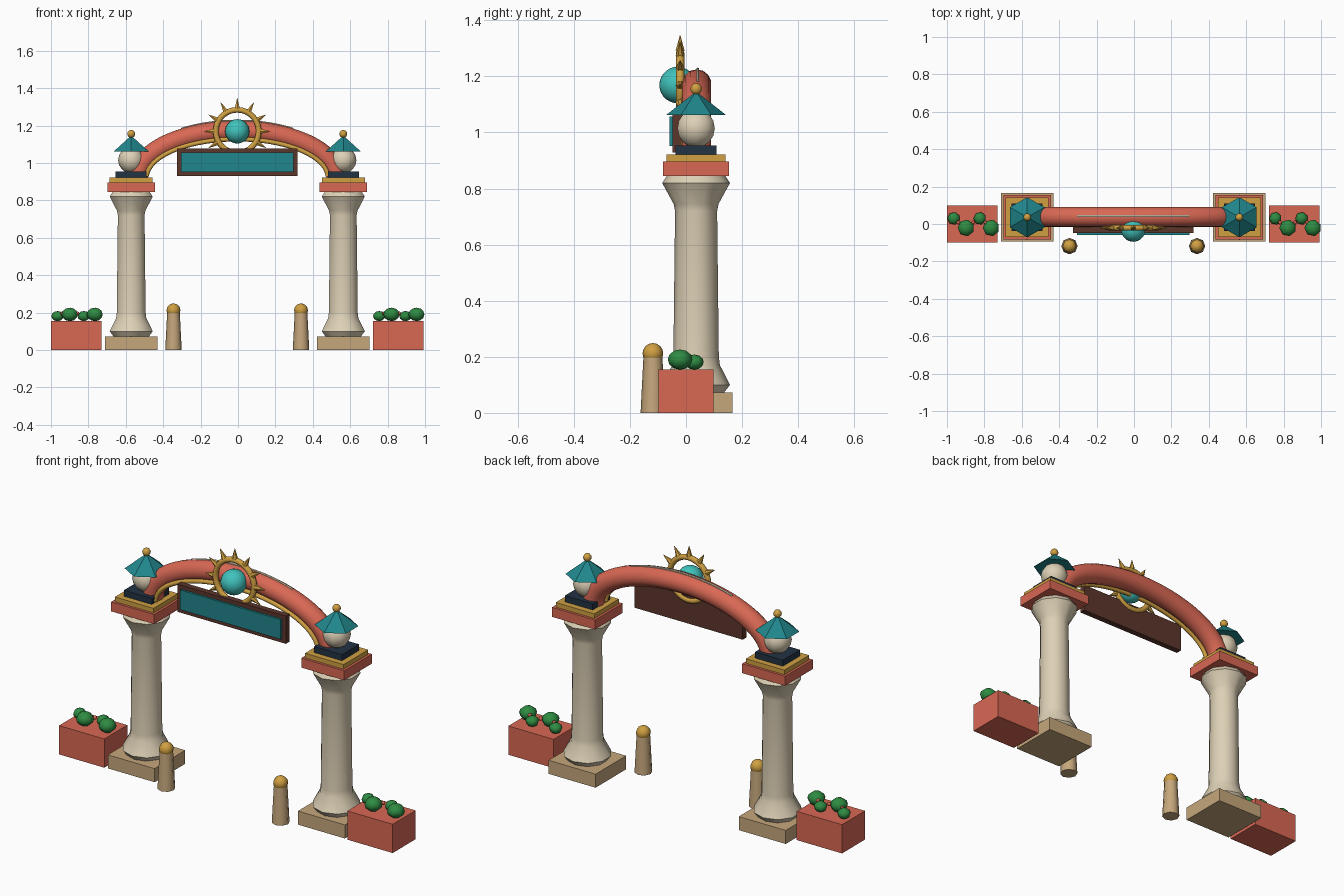
import bpy, bmesh, math
from mathutils import Matrix, Vector

if "Cube" in bpy.data.objects:
    bpy.data.objects.remove(bpy.data.objects["Cube"], do_unlink=True)

CX, CY = -0.004, 0.036      # gate centre line


def material(name, hex_code):
    srgb = [int(hex_code[i:i + 2], 16) / 255 for i in (0, 2, 4)]
    rgba = [((c + 0.055) / 1.055) ** 2.4 for c in srgb] + [1]
    m = bpy.data.materials.new(name)
    m.use_nodes = True
    m.diffuse_color = rgba
    m.node_tree.nodes["Principled BSDF"].inputs["Base Color"].default_value = rgba
    return m


cream = material("cream stone", "DDD0B5")
coral = material("coral", "D96854")
gold = material("gold", "D0A042")
teal = material("teal", "20868C")
turquoise = material("turquoise", "40C2BC")
navy = material("navy", "223244")
sand = material("sandstone", "C6A77C")
brown = material("dark brown", "5C362B")
green = material("leaf green", "2E8B42")


def finish(name, bm, mat, smooth=None):
    bmesh.ops.recalc_face_normals(bm, faces=bm.faces)
    mesh = bpy.data.meshes.new(name)
    bm.to_mesh(mesh)
    bm.free()
    ob = bpy.data.objects.new(name, mesh)
    bpy.context.collection.objects.link(ob)
    mesh.materials.append(mat)
    if smooth:
        bpy.ops.object.select_all(action='DESELECT')
        ob.select_set(True)
        bpy.context.view_layer.objects.active = ob
        bpy.ops.object.shade_smooth_by_angle(angle=math.radians(smooth))
    return ob


def box(name, mat, x, y, z0, z1, hx, hy):
    bm = bmesh.new()
    bmesh.ops.create_cube(bm, size=1)
    bmesh.ops.scale(bm, vec=(2 * hx, 2 * hy, z1 - z0), verts=bm.verts)
    bmesh.ops.translate(bm, vec=(x, y, (z0 + z1) / 2), verts=bm.verts)
    return finish(name, bm, mat)


def ball(name, mat, loc, r, rz=None, seg=10, rings=8):
    bm = bmesh.new()
    bmesh.ops.create_uvsphere(bm, u_segments=seg, v_segments=rings, radius=r)
    bmesh.ops.scale(bm, vec=(1, 1, (rz or r) / r), verts=bm.verts)
    bmesh.ops.rotate(bm, matrix=Matrix.Rotation(math.pi / 2, 3, 'Z'), verts=bm.verts)
    bmesh.ops.translate(bm, vec=loc, verts=bm.verts)
    return finish(name, bm, mat, 70)


def lathe(name, mat, x, y, profile, sides, smooth=None):
    """Turned shape from (radius, height) pairs, first corner toward +y."""
    bm = bmesh.new()
    loops = []
    for r, z in profile:
        loops.append([bm.verts.new((x + r * math.sin(a), y + r * math.cos(a), z))
                      for a in (math.tau * i / sides for i in range(sides))])
    for lo, hi in zip(loops, loops[1:]):
        for i in range(sides):
            j = (i + 1) % sides
            bm.faces.new((lo[i], lo[j], hi[j], hi[i]))
    bm.faces.new(loops[0])
    bm.faces.new(loops[-1])
    return finish(name, bm, mat, smooth)


def arc_tube(name, mat, y, a, b, z, r, start, end, sides=14, steps=40):
    """Tube along an elliptical arc in the xz plane; closes on a full turn."""
    bm = bmesh.new()
    closed = abs(end - start) >= 360
    loops = []
    for k in range(steps if closed else steps + 1):
        t = math.radians(start + (end - start) * k / steps)
        centre = Vector((CX + a * math.cos(t), y, z + b * math.sin(t)))
        out = Vector((math.cos(t) / a, 0, math.sin(t) / b)).normalized()
        ring = []
        for i in range(sides):
            p = math.tau * i / sides
            ring.append(bm.verts.new(centre + r * (math.cos(p) * out
                                     + math.sin(p) * Vector((0, 1, 0)))))
        loops.append(ring)
    pairs = list(zip(loops, loops[1:]))
    if closed:
        pairs.append((loops[-1], loops[0]))
    else:
        bm.faces.new(loops[0])
        bm.faces.new(loops[-1])
    for lo, hi in pairs:
        for i in range(sides):
            j = (i + 1) % sides
            bm.faces.new((lo[i], lo[j], hi[j], hi[i]))
    return finish(name, bm, mat, 50)


# Parts that stand on both sides
for side, s in (("left", 1), ("right", -1)):
    x = CX + s * 0.567
    # column with plinth and stepped capital
    box(side + "_plinth", sand, x, CY, 0, 0.073, 0.14, 0.13)
    lathe(side + "_column", cream, x, CY,
          [(0.1, 0.073), (0.121, 0.1), (0.085, 0.17), (0.081, 0.2), (0.075, 0.72),
           (0.08, 0.745), (0.121, 0.82), (0.104, 0.845)], 10, 40)
    box(side + "_capital", coral, x, CY, 0.845, 0.896, 0.128, 0.118)
    box(side + "_capital_trim", gold, x, CY, 0.896, 0.921, 0.115, 0.105)
    box(side + "_lantern_base", navy, x, CY, 0.921, 0.954, 0.083, 0.073)
    # lantern with six-sided roof and finial
    ball(side + "_lantern_globe", cream, (x, CY, 1.015), 0.07)
    lathe(side + "_lantern_roof", teal, x, CY, [(0.107, 1.062), (0.008, 1.14)], 6)
    ball(side + "_lantern_finial", gold, (x, CY, 1.155), 0.021)

    # bollard
    bx = CX + s * 0.341
    lathe(side + "_bollard", sand, bx, -0.118, [(0.044, 0), (0.033, 0.215)], 8, 50)
    ball(side + "_bollard_cap", gold, (bx, -0.118, 0.212), 0.037, seg=8)

    # planter with shrubs and blossoms
    px = CX + s * 0.86
    box(side + "_planter", coral, px, 0, 0, 0.155, 0.135, 0.098)
    for i, dx in enumerate((-0.1, -0.034, 0.04, 0.1)):
        big = i % 2
        ball(f"{side}_shrub_{i + 1}", green,
             (px + dx, -0.021 if big else 0.03, 0.19 if big else 0.181),
             0.045 if big else 0.034, 0.036 if big else 0.027, seg=7, rings=6)
    for i, dx in enumerate((-0.075, 0.005, 0.07)):
        ball(f"{side}_blossom_{i + 1}", coral, (px + dx, 0.008, 0.195), 0.011, seg=6, rings=4)

# Arch, with trim under its front edge and a thin ridge line on top
arc_tube("arch", coral, CY + 0.002, 0.53, 0.252, 0.92, 0.053, 0, 180)
arc_tube("arch_trim", gold, -0.005, 0.485, 0.207, 0.92, 0.012, 2, 178, sides=8)
arc_tube("arch_ridge_line", cream, CY + 0.006, 0.583, 0.305, 0.92, 0.006, 59, 121, sides=6)

# Hanging sign
box("sign_board", brown, CX, -0.032, 0.929, 1.078, 0.323, 0.016)
box("sign_panel", teal, CX, -0.053, 0.951, 1.057, 0.3, 0.006)

# Sun medallion
SUN_Z, SUN_Y = 1.169, -0.021
arc_tube("sun_ring", gold, SUN_Y, 0.115, 0.115, SUN_Z, 0.015, 0, 360, sides=8, steps=32)
ball("sun_orb", turquoise, (CX, -0.03, SUN_Z), 0.065, seg=20, rings=14)
for k in range(9):
    ray = lathe(f"sun_ray_{k + 1}", gold, 0, 0, [(0.016, 0.122), (0.001, 0.177)], 6)
    ray.rotation_euler.y = math.radians(30 * k - 120)
    ray.location = (CX, SUN_Y, SUN_Z)
